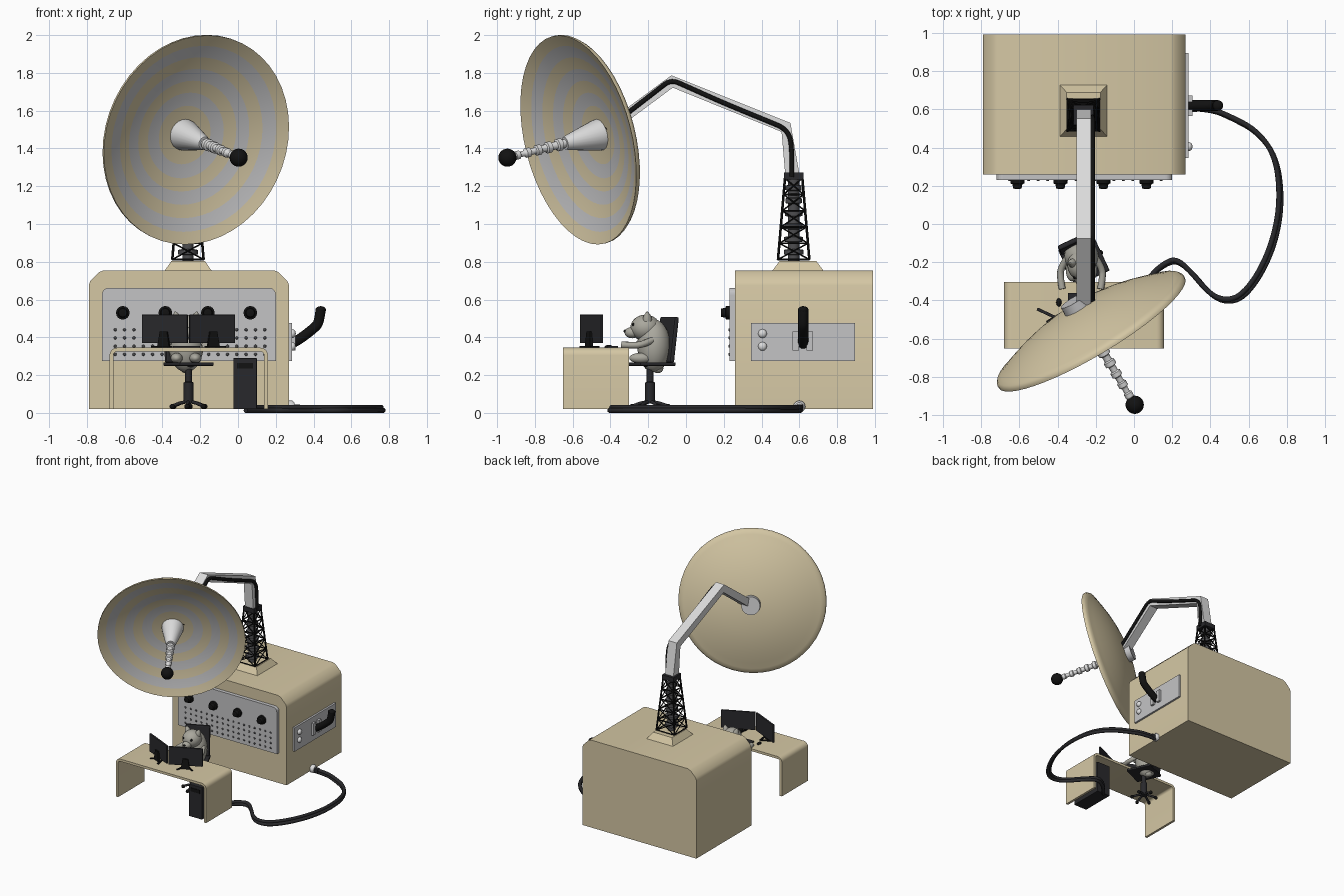
import bpy, bmesh, math
from mathutils import Vector, Matrix

if "Cube" in bpy.data.objects:
    bpy.data.objects.remove(bpy.data.objects["Cube"])

def mat(name, r, g, b):
    m = bpy.data.materials.new(name)
    m.diffuse_color = (r, g, b, 1)
    m.use_nodes = True
    m.node_tree.nodes["Principled BSDF"].inputs["Base Color"].default_value = m.diffuse_color
    return m

BEIGE = mat("beige", 0.66, 0.57, 0.37)
GREY = mat("panel_grey", 0.55, 0.55, 0.56)
WHITE = mat("pale_grey", 0.72, 0.72, 0.72)
DARK = mat("charcoal", 0.022, 0.022, 0.025)
BLACK = mat("black", 0.006, 0.006, 0.006)
STEEL = mat("dark_steel", 0.075, 0.075, 0.08)
FUR = mat("fur_grey", 0.40, 0.39, 0.34)

def add(name, bm, mats, smooth=False):
    bmesh.ops.recalc_face_normals(bm, faces=bm.faces)
    me = bpy.data.meshes.new(name)
    bm.to_mesh(me)
    bm.free()
    ob = bpy.data.objects.new(name, me)
    bpy.context.collection.objects.link(ob)
    for m in mats if isinstance(mats, list) else [mats]:
        me.materials.append(m)
    if smooth:
        bpy.ops.object.select_all(action='DESELECT')
        ob.select_set(True)
        bpy.context.view_layer.objects.active = ob
        bpy.ops.object.shade_smooth_by_angle(angle=math.radians(40))
    return ob

def box(name, lo, hi, m, bevel=0, top=1, M=Matrix()):
    bm = bmesh.new()
    lo, hi = Vector(lo), Vector(hi)
    bmesh.ops.create_cube(bm, size=1)
    for v in bm.verts:
        if v.co.z > 0:
            v.co.x *= top
            v.co.y *= top
        v.co = (lo + hi) / 2 + Vector(a * b for a, b in zip(v.co, hi - lo))
    if bevel:
        bmesh.ops.bevel(bm, geom=bm.edges[:], offset=bevel, segments=2, affect='EDGES', profile=0.5)
    bm.transform(M)
    return add(name, bm, m)

def prism(name, pts, axis, a, b, m, smooth=False):
    """Extrude a 2D outline along x ((y,z) points) or y ((x,z) points)."""
    bm = bmesh.new()
    f = bm.faces.new([bm.verts.new((a, p, q) if axis == 'x' else (p, a, q)) for p, q in pts])
    e = bmesh.ops.extrude_face_region(bm, geom=[f])['geom']
    d = Vector((b - a, 0, 0)) if axis == 'x' else Vector((0, b - a, 0))
    bmesh.ops.translate(bm, vec=d, verts=[v for v in e if isinstance(v, bmesh.types.BMVert)])
    return add(name, bm, m, smooth)

def lathe(name, prof, origin, axis, mats, segs=24, rule=None):
    """Spin (radius, distance) points round an axis."""
    bm = bmesh.new()
    M = Matrix.Translation(origin) @ Vector(axis).to_track_quat('Z', 'Y').to_matrix().to_4x4()
    rings = [[bm.verts.new((r * math.cos(i * math.tau / segs), r * math.sin(i * math.tau / segs), t))
              for i in range(segs)] for r, t in prof]
    for k in range(len(rings) - 1):
        for i in range(segs):
            j = (i + 1) % segs
            f = bm.faces.new((rings[k][i], rings[k][j], rings[k + 1][j], rings[k + 1][i]))
            f.material_index = rule(k) if rule else 0
    bm.faces.new(rings[0])
    bm.faces.new(rings[-1])
    bm.transform(M)
    return add(name, bm, mats, True)

def ball(name, c, r, m, rot=Matrix()):
    bm = bmesh.new()
    bmesh.ops.create_uvsphere(bm, u_segments=20, v_segments=12, radius=1)
    bm.transform(Matrix.Translation(c) @ rot @ Matrix.Diagonal((*r, 1)))
    return add(name, bm, m, True)

def tube(name, pts, r, m, kind='NURBS'):
    cu = bpy.data.curves.new(name, 'CURVE')
    cu.dimensions = '3D'
    cu.bevel_depth, cu.bevel_resolution, cu.use_fill_caps, cu.resolution_u = r, 3, True, 6
    s = cu.splines.new(kind)
    s.points.add(len(pts) - 1)
    for p, q in zip(s.points, pts):
        p.co = (*q, 1)
    if kind == 'NURBS':
        s.order_u, s.use_endpoint_u = 3, True
    cu.materials.append(m)
    ob = bpy.data.objects.new(name, cu)
    bpy.context.collection.objects.link(ob)
    bpy.ops.object.select_all(action='DESELECT')
    ob.select_set(True)
    bpy.context.view_layer.objects.active = ob
    bpy.ops.object.convert(target='MESH')

def arc(cx, cz, r, a0, a1, n=5):
    return [(cx + r * math.cos(math.radians(a0 + (a1 - a0) * i / n)),
             cz + r * math.sin(math.radians(a0 + (a1 - a0) * i / n))) for i in range(n + 1)]

# Main cabinet with chamfered shoulders
prism("cabinet", [(-0.79, 0.02), (0.27, 0.02), (0.27, 0.675), (0.262, 0.698), (0.215, 0.745), (0.19, 0.755),
                  (-0.71, 0.755), (-0.735, 0.745), (-0.782, 0.698), (-0.79, 0.675)], 'y', 0.26, 0.99, BEIGE, True)
# Front control panel, knobs and buttons
prism("front_panel", [(-0.72, 0.275), (0.2, 0.275)] + arc(0.165, 0.627, 0.035, 0, 90)
      + arc(-0.685, 0.627, 0.035, 90, 180), 'y', 0.23, 0.265, GREY)
for x in (-0.61, -0.385, -0.16, 0.065):
    lathe("knob", [(0.036, 0), (0.036, 0.018), (0.026, 0.022), (0.022, 0.044), (0.015, 0.046)],
          (x, 0.23, 0.53), (0, -1, 0), BLACK, 16)
for z in (0.44, 0.397, 0.353, 0.31):
    for i in range(17):
        ball("panel_button", (-0.65 + i * 0.0495, 0.23, z), (0.008, 0.006, 0.008), STEEL)
# Side panel with lever
box("side_panel", (0.262, 0.345, 0.275), (0.286, 0.895, 0.475), GREY)
for z in (0.42, 0.352):
    ball("side_button", (0.288, 0.405, z), (0.018, 0.023, 0.023), WHITE)
for y in (0.565, 0.638):
    box("lever_bracket", (0.28, y, 0.33), (0.305, y + 0.034, 0.43), GREY)
tube("lever", [(0.28, 0.62, 0.365), (0.32, 0.62, 0.385), (0.405, 0.62, 0.45), (0.43, 0.62, 0.48), (0.438, 0.62, 0.55)],
     0.028, BLACK)
ball("lever_tip", (0.438, 0.62, 0.545), (0.028, 0.028, 0.02), BLACK)

# Mast: plinth, core, lattice, cap
MX, MY = -0.265, 0.57
box("mast_plinth", (-0.39, 0.455, 0.75), (-0.138, 0.73, 0.805), BEIGE, top=0.7)
core = [(0.03, 0.8)]
for i in range(6):
    z = 0.835 + i * 0.068
    core += [(0.03, z), (0.052 - 0.002 * i, z + 0.004), (0.052 - 0.002 * i, z + 0.028), (0.03, z + 0.032)]
lathe("mast_core", core + [(0.03, 1.26)], (MX, MY, 0), (0, 0, 1), STEEL, 12)
bm = bmesh.new()
def strut(a, b, r):
    d = Vector(b) - Vector(a)
    M = Matrix.Translation((Vector(a) + Vector(b)) / 2) @ d.to_track_quat('Z', 'Y').to_matrix().to_4x4()
    bmesh.ops.create_cone(bm, cap_ends=True, segments=6, radius1=r, radius2=r, depth=d.length, matrix=M)
def corner(k, lv):
    w = 0.083 - 0.037 * lv / 5
    sx, sy = [(-1, -1), (1, -1), (1, 1), (-1, 1)][k % 4]
    return (MX + sx * w, MY + sy * w, 0.812 + 0.43 * lv / 5)
for k in range(4):
    strut(corner(k, 0), corner(k, 5), 0.007)
    for lv in range(6):
        strut(corner(k, lv), corner(k + 1, lv), 0.005)
        if lv < 5:
            strut(corner(k, lv), corner(k + 1, lv + 1), 0.004)
            strut(corner(k + 1, lv), corner(k, lv + 1), 0.004)
add("mast_lattice", bm, BLACK)
box("mast_cap", (MX - 0.052, MY - 0.052, 1.235), (MX + 0.052, MY + 0.052, 1.272), DARK)

# Bent arm and the cable along its side
prism("arm", [(0.525, 1.265), (0.6, 1.265), (0.553, 1.535), (-0.077, 1.787), (-0.44, 1.52), (-0.43, 1.455),
              (-0.07, 1.722), (0.506, 1.488)], 'x', -0.302, -0.225, WHITE)
tube("arm_cable", [(-0.217, y, z) for y, z in [(0.56, 1.25), (0.563, 1.4), (0.54, 1.5), (0.42, 1.55), (0.2, 1.64),
     (0.0, 1.73), (-0.08, 1.765), (-0.15, 1.71), (-0.28, 1.61), (-0.42, 1.5)]], 0.013, BLACK)

# Dish: grey rings on the front by radius
N = Vector((0.5, -0.84, -0.21)).normalized()
C = Vector((-0.22, -0.57, 1.445))
R, D = 0.566, 0.135
cuts = [0.01, 0.14, 0.28, 0.345, 0.41, 0.47, 0.53, 0.59, 0.65, 0.71, 0.77, 0.83, 0.89, 0.95, 1.0]
front = [(R * c, -D * (1 - c * c)) for c in cuts]
back = [(R, -0.014), (R * 0.98, -0.03)] + [(R * c, -0.022 - D * (1 - c * c)) for c in (0.93, 0.85, 0.7, 0.55, 0.4, 0.2, 0.01)]
lathe("dish", front + back, C, N, [BEIGE, GREY], 48, lambda k: int(k in (2, 3, 6, 7, 10, 11)))
lathe("dish_hub", [(0.072, -0.2), (0.075, -0.13)], C, N, GREY, 24)
# Feed horn, segmented rod and ball tip
lathe("feed_horn", [(0.084, -0.132), (0.082, -0.11), (0.042, 0.06), (0.034, 0.085)], C, N, WHITE, 24)
rod = []
for i in range(5):
    t, r = 0.08 + i * 0.066, 0.033 - i * 0.0025
    rod += [(r * 0.68, t), (r * 0.68, t + 0.024), (r, t + 0.03), (r, t + 0.054), (r * 0.68, t + 0.06)]
lathe("feed_rod", rod, C, N, WHITE, 16)
ball("feed_tip", C + N * 0.447, (0.048, 0.048, 0.048), BLACK)

# Desk: bent sheet
prism("desk", [(-0.68, 0.02)] + arc(-0.64, 0.305, 0.04, 180, 90) + arc(0.118, 0.305, 0.04, 90, 0) + [(0.158, 0.02),
      (0.138, 0.02)] + arc(0.118, 0.305, 0.02, 0, 90) + arc(-0.64, 0.305, 0.02, 90, 180) + [(-0.66, 0.02)],
      'y', -0.65, -0.303, BEIGE, True)
# Computer case
box("computer_case", (-0.025, -0.62, 0.02), (0.1, -0.33, 0.29), DARK, 0.004)
box("computer_slot", (-0.005, -0.624, 0.235), (0.08, -0.616, 0.265), BLACK)
# Monitors angled toward the seat
for s in (-1, 1):
    M = Matrix.Translation((-0.262 + s * 0.125, -0.5, 0)) @ Matrix.Rotation(s * math.radians(25), 4, 'Z')
    box("monitor", (-0.132, -0.008, 0.37), (0.132, 0.008, 0.52), DARK, 0.003, M=M)
    box("monitor_neck", (-0.035, -0.024, 0.348), (0.035, -0.006, 0.43), BLACK, top=0.6, M=M)
    for k in (-1, 1):
        box("monitor_foot", (-0.006, -0.05, 0.343), (0.006, 0.05, 0.353), BLACK,
            M=M @ Matrix.Translation((k * 0.03, 0, 0)) @ Matrix.Rotation(k * 0.6, 4, 'Z'))
# Keyboard and mouse
box("keyboard", (-0.345, -0.415, 0.343), (-0.2, -0.36, 0.355), DARK, 0.002)
ball("mouse", (-0.393, -0.41, 0.348), (0.014, 0.022, 0.012), BLACK)

# Chair turned slightly
CH = Matrix.Translation((-0.262, -0.19, 0)) @ Matrix.Rotation(math.radians(25), 4, 'Z')
box("chair_seat", (-0.1, -0.105, 0.248), (0.1, 0.105, 0.268), DARK, 0.006, M=CH)
box("chair_back", (-0.095, -0.014, 0), (0.095, 0.014, 0.245), DARK, 0.01,
    M=CH @ Matrix.Translation((0, 0.085, 0.265)) @ Matrix.Rotation(-0.12, 4, 'X'))
lathe("chair_post", [(0.026, 0.05), (0.026, 0.16), (0.018, 0.165), (0.018, 0.235), (0.04, 0.25)],
      (-0.262, -0.19, 0), (0, 0, 1), DARK, 16)
for i in range(6):
    M = CH @ Matrix.Rotation(i * math.tau / 6, 4, 'Z')
    tube("chair_leg", [M @ Vector(p) for p in ((0, 0, 0.062), (0.05, 0, 0.052), (0.095, 0, 0.036))], 0.009, DARK, 'POLY')
    ball("chair_caster", M @ Vector((0.095, 0, 0.034)), (0.014, 0.014, 0.014), BLACK)

# Furry operator
X = -0.275
ball("body", (X, -0.17, 0.355), (0.092, 0.088, 0.14), FUR)
ball("head", (X, -0.215, 0.45), (0.074, 0.08, 0.07), FUR)
ball("snout", (X, -0.285, 0.425), (0.035, 0.04, 0.03), FUR)
ball("nose", (X, -0.322, 0.432), (0.011, 0.009, 0.009), BLACK)
ball("tail", (X, -0.15, 0.235), (0.03, 0.03, 0.025), FUR)
for s in (-1, 1):
    lathe("ear", [(0.025, 0), (0.02, 0.025), (0.004, 0.048)], (X + s * 0.045, -0.205, 0.49), (s * 0.3, 0, 1), FUR, 12)
    ball("eye", (X + s * 0.036, -0.278, 0.468), (0.009, 0.009, 0.009), BLACK)
    tube("arm_fur", [(X + s * 0.075, -0.18, 0.385), (X + s * 0.11, -0.23, 0.36), (X + s * 0.11, -0.29, 0.358),
                     (X + s * 0.1, -0.34, 0.36)], 0.018, FUR)
    ball("thigh", (X + s * 0.05, -0.24, 0.29), (0.032, 0.06, 0.028), FUR)

# Floor cables from the computer to the cabinet socket
path = [(0.04, -0.33), (0.1, -0.26), (0.16, -0.212), (0.225, -0.19), (0.3, -0.25), (0.4, -0.37), (0.48, -0.41),
        (0.57, -0.39), (0.67, -0.26), (0.745, -0.08), (0.775, 0.12), (0.75, 0.34), (0.65, 0.48), (0.5, 0.56),
        (0.4, 0.6), (0.28, 0.605)]
for k in (0, 1):
    w = [math.sin(i * math.pi / 15) for i in range(16)]
    tube("floor_cable", [(x - k * 0.012 * w[i], y + k * 0.018 * w[i] * (1 if y > -0.2 else 0.6), 0.0135 + 0.016 * k)
                         for i, (x, y) in enumerate(path)], 0.0135, DARK)
lathe("cable_socket", [(0.032, 0), (0.032, 0.022), (0.022, 0.034)], (0.265, 0.6, 0.033), (1, 0, 0), WHITE, 20)
# Plug at the socket
box("cable_plug", (0.29, 0.585, 0.012), (0.33, 0.62, 0.045), DARK, 0.006)
